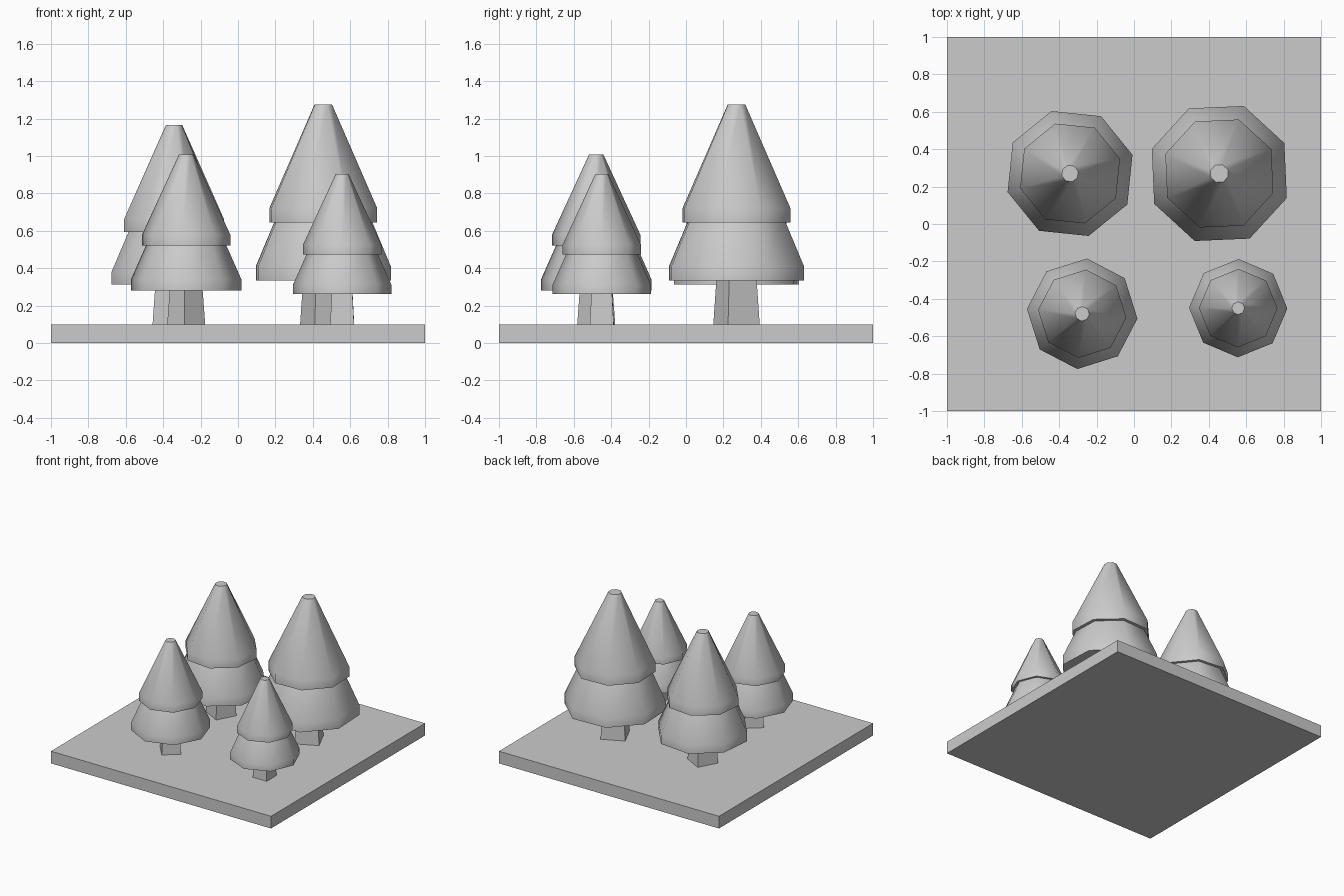
import bpy
from math import cos, sin, radians, pi

if "Cube" in bpy.data.objects:
    bpy.data.objects.remove(bpy.data.objects["Cube"])

GROUND = 0.10


def lathe(name, profile, sides, turn, x, y, smooth=False):
    """Closed solid from (radius, height) rings around a vertical axis."""
    verts, faces = [], []
    for r, z in profile:
        for i in range(sides):
            a = turn + 2 * pi * i / sides
            verts.append((r * cos(a), r * sin(a), z))
    for k in range(len(profile) - 1):
        for i in range(sides):
            j = (i + 1) % sides
            a, b = k * sides, (k + 1) * sides
            faces.append((a + i, a + j, b + j, b + i))
    last = (len(profile) - 1) * sides
    faces.append(tuple(reversed(range(sides))))
    faces.append(tuple(range(last, last + sides)))
    mesh = bpy.data.meshes.new(name)
    mesh.from_pydata(verts, [], faces)
    obj = bpy.data.objects.new(name, mesh)
    obj.location = (x, y, GROUND)
    bpy.context.collection.objects.link(obj)
    if smooth:
        bpy.ops.object.select_all(action='DESELECT')
        obj.select_set(True)
        bpy.context.view_layer.objects.active = obj
        bpy.ops.object.shade_smooth_by_angle(angle=radians(50))
    return obj


def tree(label, x, y, size, degrees):
    turn = radians(degrees)

    def part(name, profile, sides, smooth):
        scaled = [(r * size, z * size) for r, z in profile]
        lathe(f"{label}_{name}", scaled, sides, turn, x, y, smooth)

    # square tapered trunk, two eight-sided tiers with upright rims
    part("trunk", [(0.132, 0), (0.112, 0.27)], 4, False)
    part("lower_tier", [(0.384, 0.235), (0.384, 0.31), (0.264, 0.58)], 8, True)
    part("upper_tier", [(0.307, 0.545), (0.307, 0.62), (0.05, 1.175)], 8, True)


# square base slab
bpy.ops.mesh.primitive_cube_add(size=1, location=(0, 0, GROUND / 2))
base = bpy.context.object
base.name = "base"
base.scale = (2, 2, GROUND)

# four trees: position, size, rotation
tree("back_left_tree", -0.342, 0.27, 0.907, 16.6)
tree("back_right_tree", 0.456, 0.27, 1.0, -20)
tree("front_left_tree", -0.277, -0.48, 0.772, -5)
tree("front_right_tree", 0.557, -0.45, 0.684, 44.5)
